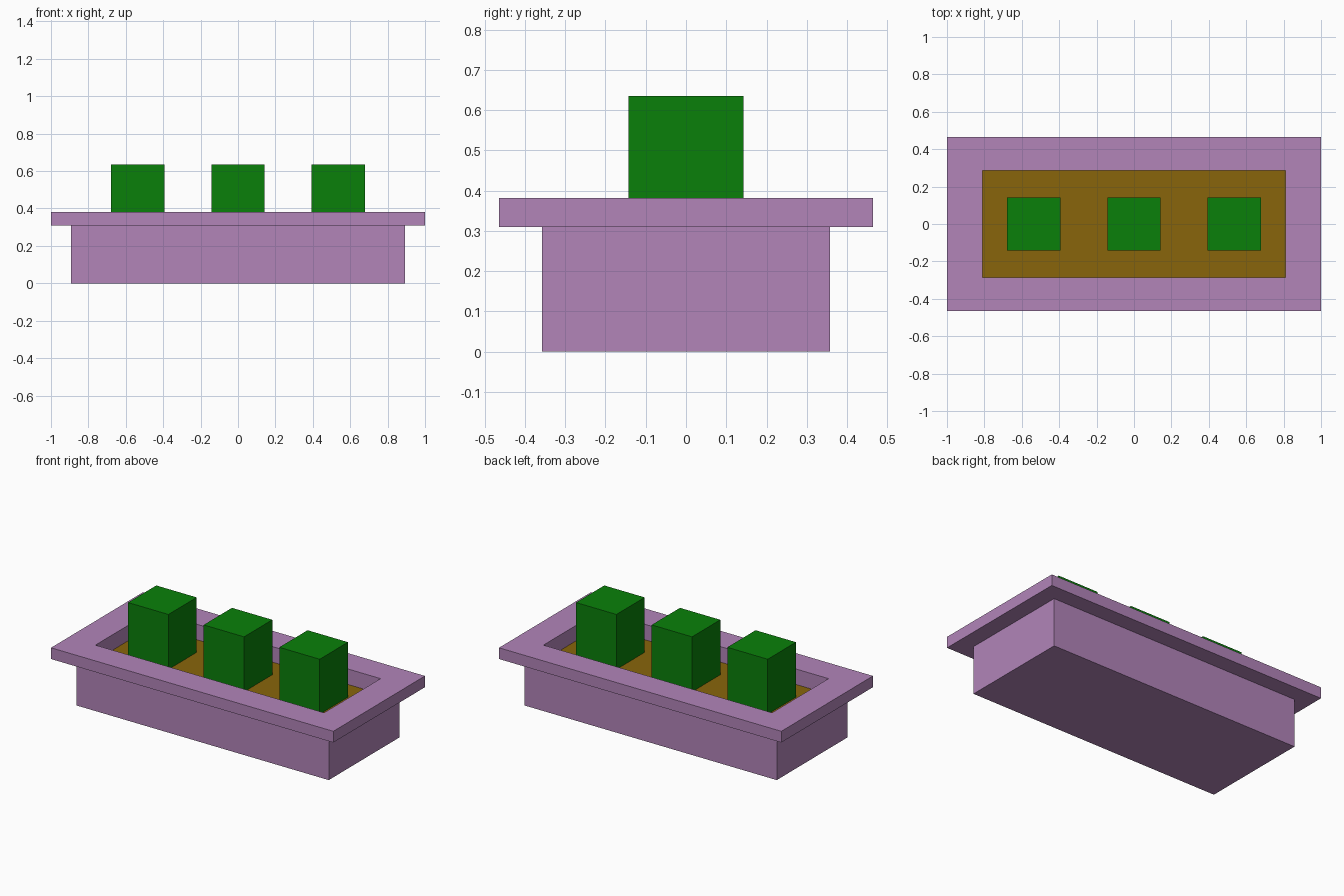
import bpy
import bmesh

cube = bpy.data.objects.get("Cube")
if cube:
    bpy.data.objects.remove(cube, do_unlink=True)


def srgb(*channels):
    return tuple(((c / 255 + 0.055) / 1.055) ** 2.4 if c > 10 else c / 255 / 12.92
                 for c in channels) + (1.0,)


def material(name, colour):
    mat = bpy.data.materials.new(name)
    mat.use_nodes = True
    mat.diffuse_color = colour
    mat.node_tree.nodes["Principled BSDF"].inputs["Base Color"].default_value = colour
    return mat


def loft(name, rings, mat):
    """Join stacked rectangles (half width, half depth, height), capping both ends."""
    bm = bmesh.new()
    corners = ((-1, -1), (1, -1), (1, 1), (-1, 1))
    loops = [[bm.verts.new((sx * w, sy * d, z)) for sx, sy in corners]
             for w, d, z in rings]
    for low, high in zip(loops, loops[1:]):
        for i in range(4):
            j = (i + 1) % 4
            bm.faces.new((low[i], low[j], high[j], high[i]))
    bm.faces.new(loops[0][::-1])
    bm.faces.new(loops[-1])
    bmesh.ops.recalc_face_normals(bm, faces=bm.faces)
    mesh = bpy.data.meshes.new(name)
    bm.to_mesh(mesh)
    bm.free()
    mesh.materials.append(mat)
    obj = bpy.data.objects.new(name, mesh)
    bpy.context.collection.objects.link(obj)
    return obj


lilac = material("lilac", srgb(178, 133, 185))
brown = material("soil brown", srgb(137, 101, 11))
green = material("leaf green", srgb(10, 128, 10))

RIM_LOW, RIM_TOP, SOIL_TOP, FLOOR = 0.31, 0.382, 0.283, 0.08
INNER = (0.81, 0.286)

# Hollow trough with overhanging rim
loft("planter_trough", [
    (0.893, 0.357, 0), (0.893, 0.357, RIM_LOW),
    (1, 0.464, RIM_LOW), (1, 0.464, RIM_TOP),
    (*INNER, RIM_TOP), (*INNER, FLOOR)], lilac)

# Soil filling the trough
loft("soil", [(*INNER, FLOOR), (*INNER, SOIL_TOP)], brown)

# Row of three block plants
for label, x in (("right", -0.536), ("middle", 0), ("left", 0.536)):
    plant = loft(f"plant_{label}", [(0.143, 0.143, SOIL_TOP - 0.005),
                                    (0.143, 0.143, 0.635)], green)
    plant.location.x = x
